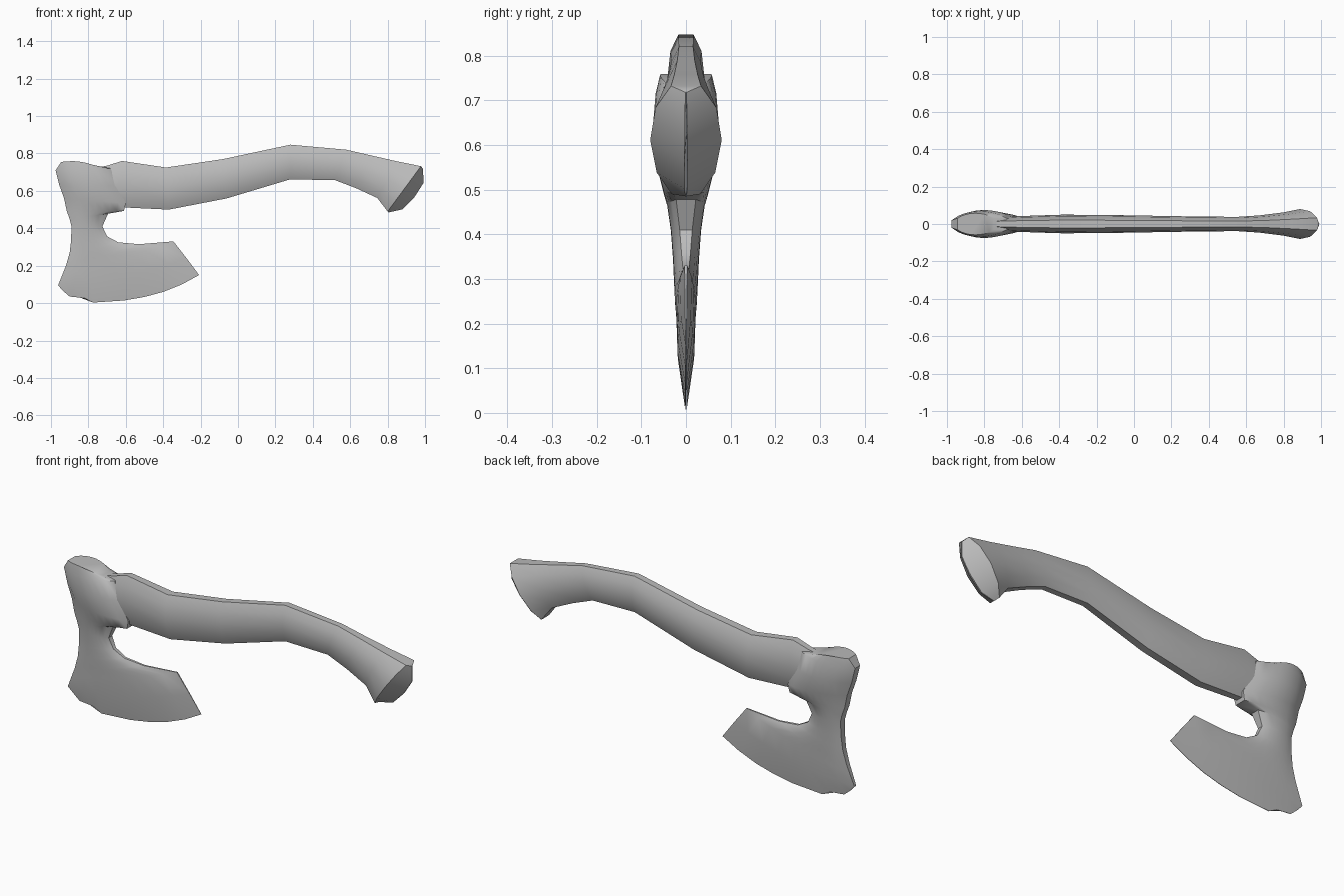
import bpy, bmesh, math

if "Cube" in bpy.data.objects:
    bpy.data.objects.remove(bpy.data.objects["Cube"])

gray = bpy.data.materials.new("plain gray")
gray.diffuse_color = (0.5, 0.5, 0.5, 1)
gray.use_nodes = True
gray.node_tree.nodes["Principled BSDF"].inputs["Base Color"].default_value = gray.diffuse_color


def loft(name, rings, angle=38):
    """Skin a list of equal-length closed rings and cap both ends."""
    bm = bmesh.new()
    vs = [[bm.verts.new(p) for p in r] for r in rings]
    n = len(vs[0])
    for a, b in zip(vs, vs[1:]):
        for i in range(n):
            j = (i + 1) % n
            bm.faces.new((a[i], a[j], b[j], b[i]))
    bm.faces.new(vs[0])
    bm.faces.new(vs[-1])
    bmesh.ops.recalc_face_normals(bm, faces=bm.faces)
    me = bpy.data.meshes.new(name)
    bm.to_mesh(me)
    bm.free()
    me.materials.append(gray)
    ob = bpy.data.objects.new(name, me)
    bpy.context.collection.objects.link(ob)
    bpy.ops.object.select_all(action='DESELECT')
    ob.select_set(True)
    bpy.context.view_layer.objects.active = ob
    bpy.ops.object.shade_smooth_by_angle(angle=math.radians(angle))
    return ob


# Handle: each section runs from a bottom point to a top point
HALF = [(0, .4), (.2, .82), (.5, 1), (.8, .85), (1, .42)]   # (height, width)


def section(bx, bz, tx, tz, w, bulge=0):
    dx, dz = tx - bx, tz - bz
    length = math.hypot(dx, dz)
    pts = []
    for s, f in HALF:
        k = bulge * (4 * s * (1 - s)) ** 0.4 / length
        pts.append((bx + dx * s + dz * k, f * w, bz + dz * s - dx * k))
    return pts + [(x, -y, z) for x, y, z in reversed(pts)]


loft("handle", [
    section(-.82, .54, -.82, .71, .03),
    section(-.69, .52, -.70, .735, .036),
    section(-.62, .512, -.62, .76, .042),
    section(-.37, .50, -.385, .725, .05),
    section(-.06, .56, -.08, .77, .047),
    section(.28, .662, .28, .847, .041),
    section(.52, .657, .58, .82, .038),
    section(.63, .615, .71, .79, .046),
    section(.745, .562, .85, .758, .062),
    section(.80, .49, .978, .732, .08),
    section(.805, .485, .99, .718, .003, .058),   # ridge of the end cap
])

# Axe head: rows from the back edge to the inner edge, top to bottom
# (left x, left z, right x, right z, half thickness, left edge, right edge, arch)
COLS = 9
ROWS = [
    (-.945, .755, -.75, .73, .058, .03, .03, .014),
    (-.975, .71, -.68, .72, .068, .02, .03, 0),
    (-.955, .63, -.65, .63, .075, .02, .034, 0),
    (-.93, .56, -.60, .535, .064, .02, .034, 0),
    (-.915, .49, -.61, .493, .05, .02, .03, 0),
    (-.90, .45, -.695, .478, .042, .02, .022, 0),
    (-.89, .41, -.725, .41, .034, .018, .014, 0),
    (-.893, .33, -.70, .357, .029, .016, .01, 0),
    (-.90, .27, -.64, .325, .027, .014, .007, 0),
    (-.92, .20, -.53, .315, .025, .012, .005, 0),
    (-.94, .15, -.345, .33, .022, .01, .003, -.01),
    (-.962, .095, -.275, .24, .019, .007, .002, -.03),
]


def ring(points, thickness):
    front = [(x, -t, z) for (x, z), t in zip(points, thickness)]
    return front + [(x, -y, z) for x, y, z in reversed(front)]


rings = []
for lx, lz, rx, rz, th, le, re, arch in ROWS:
    pts, ts = [], []
    for i in range(COLS):
        t = i / (COLS - 1)
        bump = math.sin(math.pi * t)
        edge = le + (re - le) * t
        pts.append((lx + (rx - lx) * t, lz + (rz - lz) * t + arch * bump))
        ts.append(edge + (th - edge) * max(bump, 0) ** 0.7)
    rings.append(ring(pts, ts))

# Curved cutting edge
edge = [(-.935, .065), (-.90, .035), (-.82, .027), (-.775, .003), (-.61, .014),
        (-.50, .033), (-.40, .06), (-.30, .1), (-.208, .15)]
rings.append(ring(edge, [.001] * COLS))
loft("axe_head", rings)
